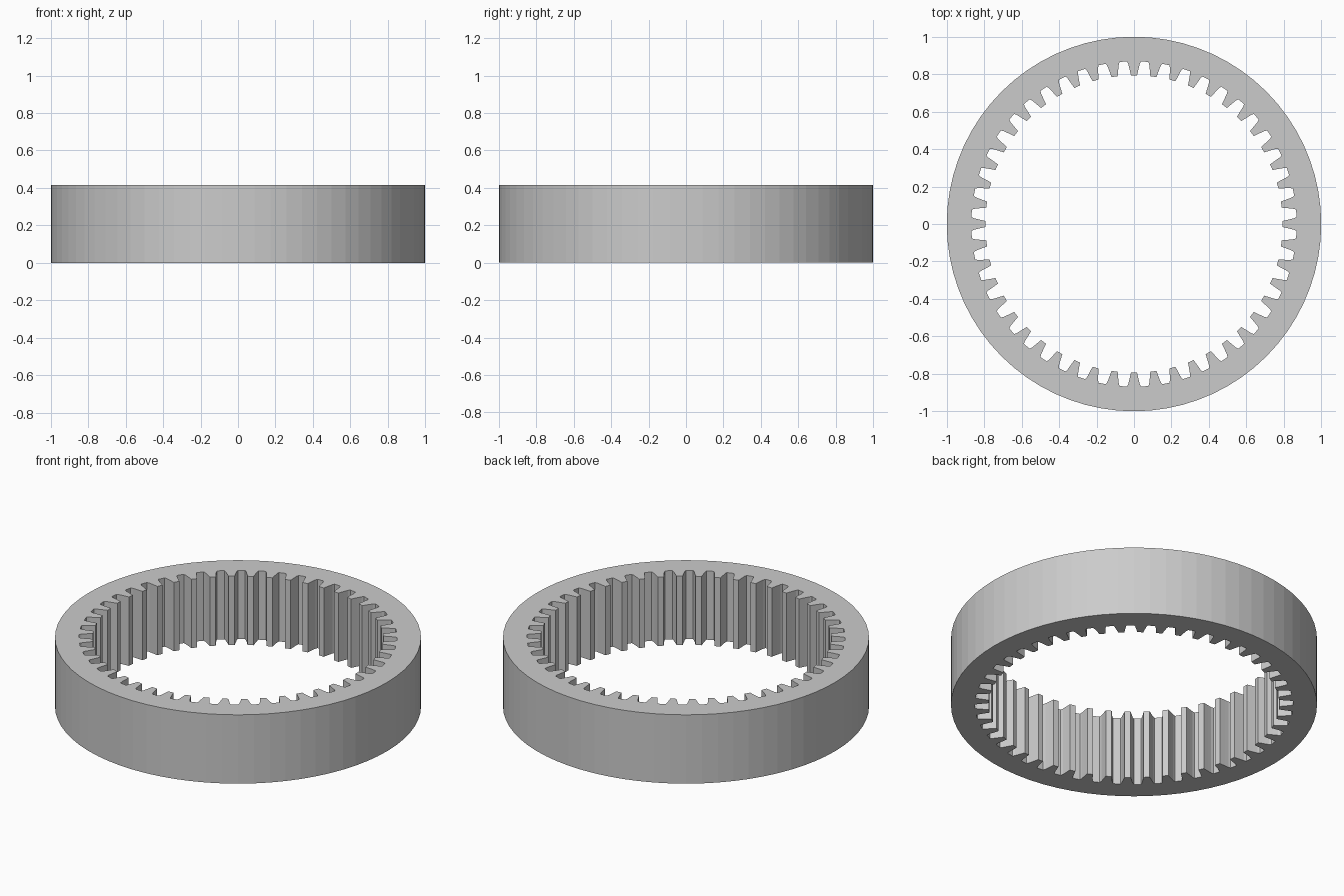
import bpy, bmesh
from math import sin, cos, tau, atan2

if "Cube" in bpy.data.objects:
    bpy.data.objects.remove(bpy.data.objects["Cube"])

TEETH = 48
HEIGHT = 0.415
OUTER_SIDES = 72

# Half tooth flank: radius, half width (root to tip)
flank = [(0.869, 0.037), (0.855, 0.0305), (0.83, 0.0245), (0.794, 0.0165)]

# Outer rim circle and toothed bore outline
outer = [(cos(tau * i / OUTER_SIDES), sin(tau * i / OUTER_SIDES)) for i in range(OUTER_SIDES)]
inner = []
for t in range(TEETH):
    mid = tau * t / TEETH
    sides = [(r, -w) for r, w in flank] + [(r, w) for r, w in reversed(flank)]
    for r, w in sides:
        a = mid + atan2(w, r)
        inner.append((r * cos(a), r * sin(a)))

bm = bmesh.new()


def loop(points):
    verts = [bm.verts.new((x, y, 0)) for x, y in points]
    return [bm.edges.new((v, verts[(i + 1) % len(verts)])) for i, v in enumerate(verts)]


# Fill the ring between both outlines, then extrude it upward
edges = loop(outer) + loop(inner)
bmesh.ops.triangle_fill(bm, edges=edges, use_beauty=True, use_dissolve=False)
hole = [f for f in bm.faces if f.calc_center_median().length < 0.75]
bmesh.ops.delete(bm, geom=hole, context='FACES')
ext = bmesh.ops.extrude_face_region(bm, geom=bm.faces[:], use_keep_orig=True)
top = [g for g in ext["geom"] if isinstance(g, bmesh.types.BMVert)]
bmesh.ops.translate(bm, verts=top, vec=(0, 0, HEIGHT))
bmesh.ops.recalc_face_normals(bm, faces=bm.faces[:])

mesh = bpy.data.meshes.new("internal_ring_gear")
bm.to_mesh(mesh)
bm.free()
gear = bpy.data.objects.new("internal_ring_gear", mesh)
bpy.context.collection.objects.link(gear)
